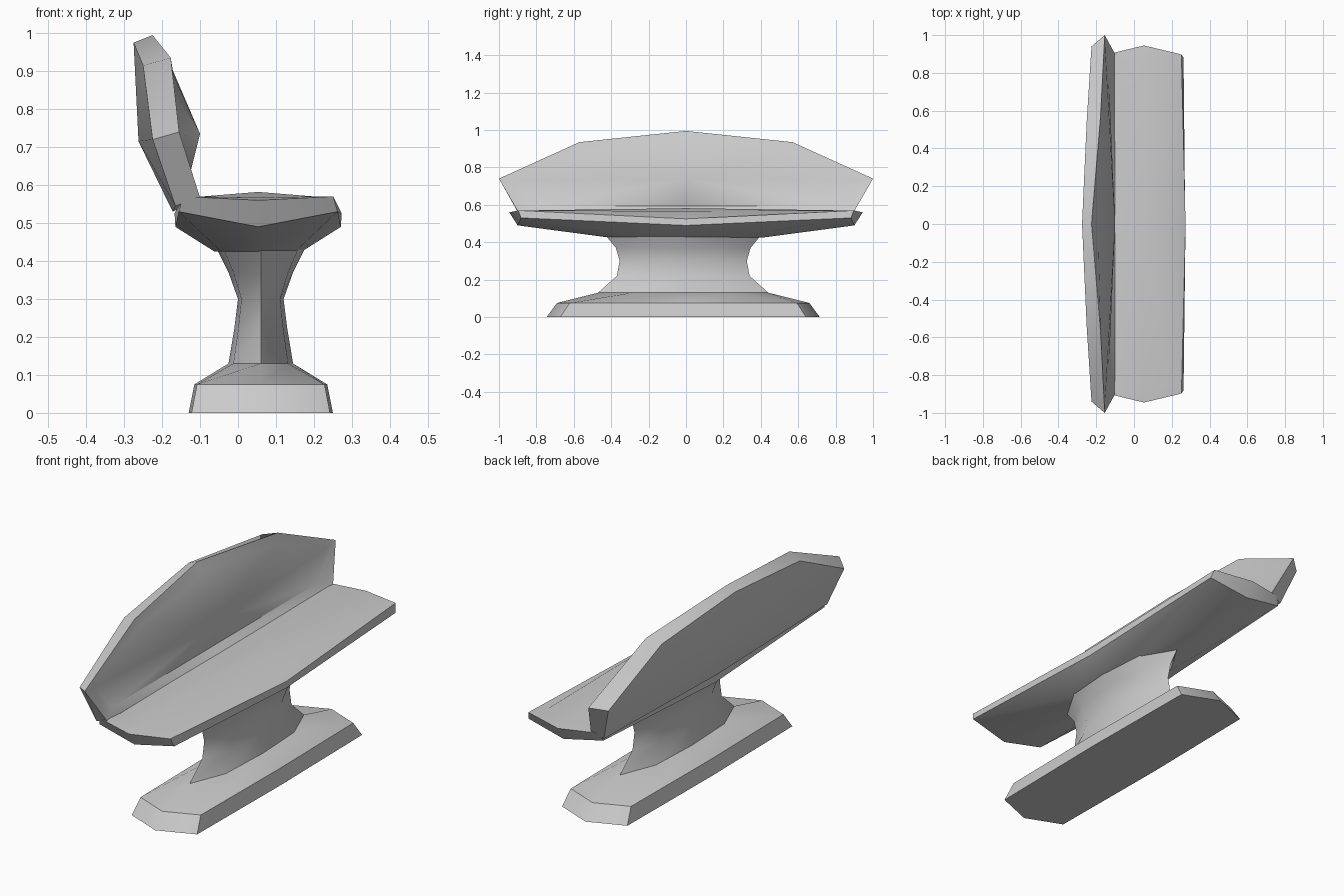
import bpy, bmesh, math

cube = bpy.data.objects.get("Cube")
if cube:
    bpy.data.objects.remove(cube)

grey = bpy.data.materials.new("plain grey")
grey.use_nodes = True
colour = (0.6, 0.6, 0.6, 1)
grey.diffuse_color = colour
grey.node_tree.nodes["Principled BSDF"].inputs["Base Color"].default_value = colour


def octagon(cx, cy, hx, hy, z, fx=0.96, fy=0.95, z_end=None, z_side=None):
    """Long octagon: pointed ends along y, slightly bowed sides along x."""
    ze = z if z_end is None else z_end
    zs = z if z_side is None else z_side
    shape = [(1, 0, zs), (fx, fy, z), (0, 1, ze), (-fx, fy, z),
             (-1, 0, zs), (-fx, -fy, z), (0, -1, ze), (fx, -fy, z)]
    return [(cx + u * hx, cy + v * hy, h) for u, v, h in shape]


def mirrored(half):
    """Close a half outline running from y=0 top to y=0 bottom."""
    return half + [(x, -y, z) for x, y, z in half[-2:0:-1]]


def loft(name, rings, start, end, angle):
    """Skin matching rings and close both ends with a fan to a point."""
    bm = bmesh.new()
    loops = [[bm.verts.new(p) for p in ring] for ring in rings]
    n = len(loops[0])
    for a, b in zip(loops, loops[1:]):
        for i in range(n):
            j = (i + 1) % n
            bm.faces.new((a[i], a[j], b[j], b[i]))
    for loop, tip in ((loops[0], start), (loops[-1], end)):
        v = bm.verts.new(tip)
        for i in range(n):
            bm.faces.new((loop[i], loop[(i + 1) % n], v))
    bmesh.ops.recalc_face_normals(bm, faces=bm.faces)
    mesh = bpy.data.meshes.new(name)
    bm.to_mesh(mesh)
    bm.free()
    mesh.materials.append(grey)
    obj = bpy.data.objects.new(name, mesh)
    bpy.context.collection.objects.link(obj)
    bpy.ops.object.select_all(action="DESELECT")
    obj.select_set(True)
    bpy.context.view_layer.objects.active = obj
    bpy.ops.object.shade_smooth_by_angle(angle=math.radians(angle))


# Foot and waisted pedestal
CX, CY = 0.06, -0.015
loft("foot", [
    octagon(CX, CY, 0.19, 0.73, 0, fy=0.9),
    octagon(CX, CY, 0.175, 0.675, 0.075, fy=0.9),
    octagon(CX, CY, 0.085, 0.455, 0.13, 0.85, 0.6),
], (CX, CY, 0), (CX, CY, 0.13), 40)

loft("pedestal", [
    octagon(CX, CY, hx, hy, z, 0.85, 0.6)
    for hx, hy, z in [(0.085, 0.455, 0.13), (0.07, 0.355, 0.22), (0.06, 0.34, 0.3),
                      (0.085, 0.36, 0.37), (0.115, 0.41, 0.43)]
], (CX, CY, 0.13), (CX, CY, 0.43), 50)

# Seat: tapered underside, thin rim, gently crowned top
SX = 0.053
loft("seat", [
    octagon(SX, 0, 0.115, 0.41, 0.425, 0.85, 0.6),
    octagon(SX, 0, 0.218, 0.9, 0.53, 0.96, 0.98, z_end=0.49, z_side=0.49),
    octagon(SX, 0, 0.22, 0.945, 0.57, 0.9, 0.95, z_end=0.56, z_side=0.525),
    octagon(SX, 0, 0.16, 0.885, 0.57, 0.92, 0.97, z_end=0.567, z_side=0.567),
], (SX, 0, 0.425), (SX, 0, 0.582), 35)

# Backrest: back shell, pointed rim, inset panel with a lumbar bulge
back = [(-0.275, 0, 0.975), (-0.25, 0.55, 0.915), (-0.225, 0.94, 0.72),
        (-0.165, 0.89, 0.545), (-0.172, 0, 0.53)]
rim = [(-0.225, 0, 0.995), (-0.177, 0.57, 0.935), (-0.155, 1, 0.74),
       (-0.1, 0.9, 0.567), (-0.1, 0, 0.567)]
panel = [(-0.19, 0, 0.945), (-0.17, 0.53, 0.89), (-0.152, 0.93, 0.73),
         (-0.135, 0.81, 0.595), (-0.135, 0, 0.595)]
loft("backrest", [mirrored(back), mirrored(rim), mirrored(panel)],
     (-0.262, 0, 0.715), (-0.1, 0, 0.735), 35)
